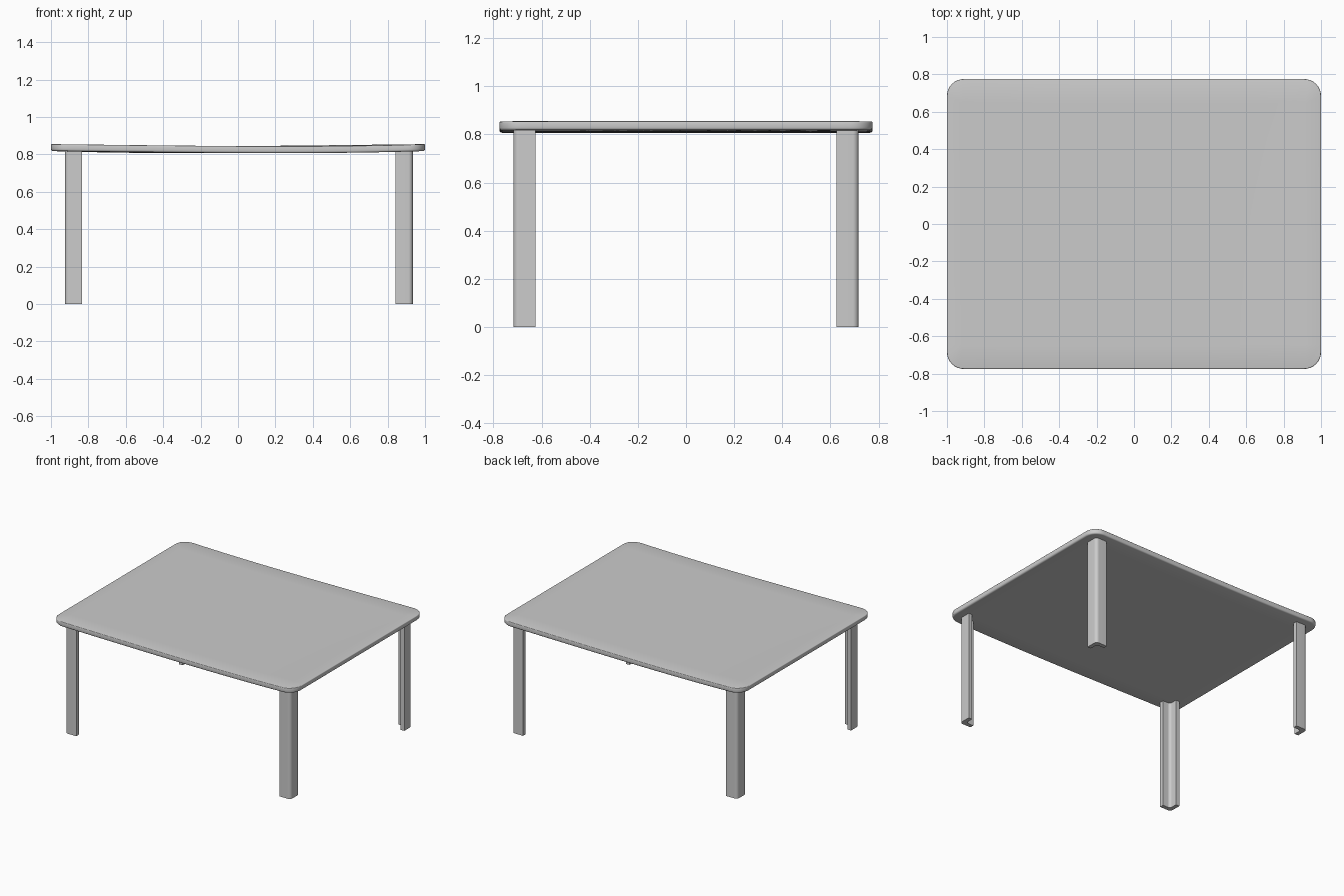
import bpy, bmesh, math
from mathutils import Vector

cube = bpy.data.objects.get("Cube")
if cube:
    bpy.data.objects.remove(cube, do_unlink=True)

HALF_X, HALF_Y = 1.0, 0.775
TOP_Z, THICK = 0.855, 0.037
CORNER = 0.09

grey = bpy.data.materials.new("light_grey")
grey.use_nodes = True
grey.diffuse_color = (0.6, 0.6, 0.6, 1)
grey.node_tree.nodes["Principled BSDF"].inputs["Base Color"].default_value = (0.6, 0.6, 0.6, 1)


def rounded(points, radii, steps=8):
    """Round the right-angled corners of a closed outline."""
    out = []
    for i, (point, r) in enumerate(zip(points, radii)):
        p = Vector(point)
        if r == 0:
            out.append(p)
            continue
        a = (Vector(points[i - 1]) - p).normalized() * r
        b = (Vector(points[(i + 1) % len(points)]) - p).normalized() * r
        for k in range(steps + 1):
            t = k / steps * math.pi / 2
            out.append(p + a * (1 - math.sin(t)) + b * (1 - math.cos(t)))
    return out


def prism(outline, z0, z1):
    """Extrude a flat outline between two heights."""
    bm = bmesh.new()
    face = bm.faces.new([bm.verts.new((p.x, p.y, z0)) for p in outline])
    new = bmesh.ops.extrude_face_region(bm, geom=[face])["geom"]
    for v in new:
        if isinstance(v, bmesh.types.BMVert):
            v.co.z = z1
    bmesh.ops.recalc_face_normals(bm, faces=bm.faces)
    return bm


def finish(bm, name):
    mesh = bpy.data.meshes.new(name)
    bm.to_mesh(mesh)
    bm.free()
    mesh.materials.append(grey)
    obj = bpy.data.objects.new(name, mesh)
    bpy.context.collection.objects.link(obj)
    bpy.ops.object.select_all(action="DESELECT")
    obj.select_set(True)
    bpy.context.view_layer.objects.active = obj
    bpy.ops.object.shade_smooth_by_angle(angle=math.radians(35))
    return obj


def sag(x, y):
    """Gentle dip of the top, skewed to opposite sides at front and back."""
    u = x + 0.25 * (y / HALF_Y) * (1 - x * x)
    return 0.011 * (1 - u * u)


# Tabletop: rounded slab with eased edges, sliced and gently sagged
corners = [(-HALF_X, -HALF_Y), (HALF_X, -HALF_Y), (HALF_X, HALF_Y), (-HALF_X, HALF_Y)]
bm = prism(rounded(corners, [CORNER] * 4), TOP_Z - THICK, TOP_Z)
for z, width in ((TOP_Z, 0.005), (TOP_Z - THICK, 0.011)):
    rim = [e for e in bm.edges if all(abs(v.co.z - z) < 1e-4 for v in e.verts)]
    bmesh.ops.bevel(bm, geom=rim, offset=width, segments=3, profile=0.5, affect="EDGES")
for axis, half, count in ((Vector((1, 0, 0)), HALF_X, 24), (Vector((0, 1, 0)), HALF_Y, 12)):
    for i in range(1, count):
        geom = bm.verts[:] + bm.edges[:] + bm.faces[:]
        bmesh.ops.bisect_plane(bm, geom=geom, dist=1e-5, plane_no=axis,
                               plane_co=axis * half * (2 * i / count - 1))
for v in bm.verts:
    v.co.z -= sag(v.co.x, v.co.y)
finish(bm, "tabletop")

# Legs: angle-section posts with the closed corner facing outward
OUT_X, OUT_Y, WIDTH, WALL = 0.93, 0.717, 0.092, 0.03
section = [(0, 0), (-WIDTH, 0), (-WIDTH, -WALL), (-WALL, -WALL), (-WALL, -WIDTH), (0, -WIDTH)]
profile = rounded(section, [0.024, 0, 0, 0.02, 0, 0])
for y_name, sy in (("front", -1), ("back", 1)):
    for x_name, sx in (("right", -1), ("left", 1)):
        outline = [Vector((sx * (OUT_X + p.x) + 0.005, sy * (OUT_Y + p.y))) for p in profile]
        finish(prism(outline, 0, TOP_Z - THICK + 0.008), f"{y_name}_{x_name}_leg")
